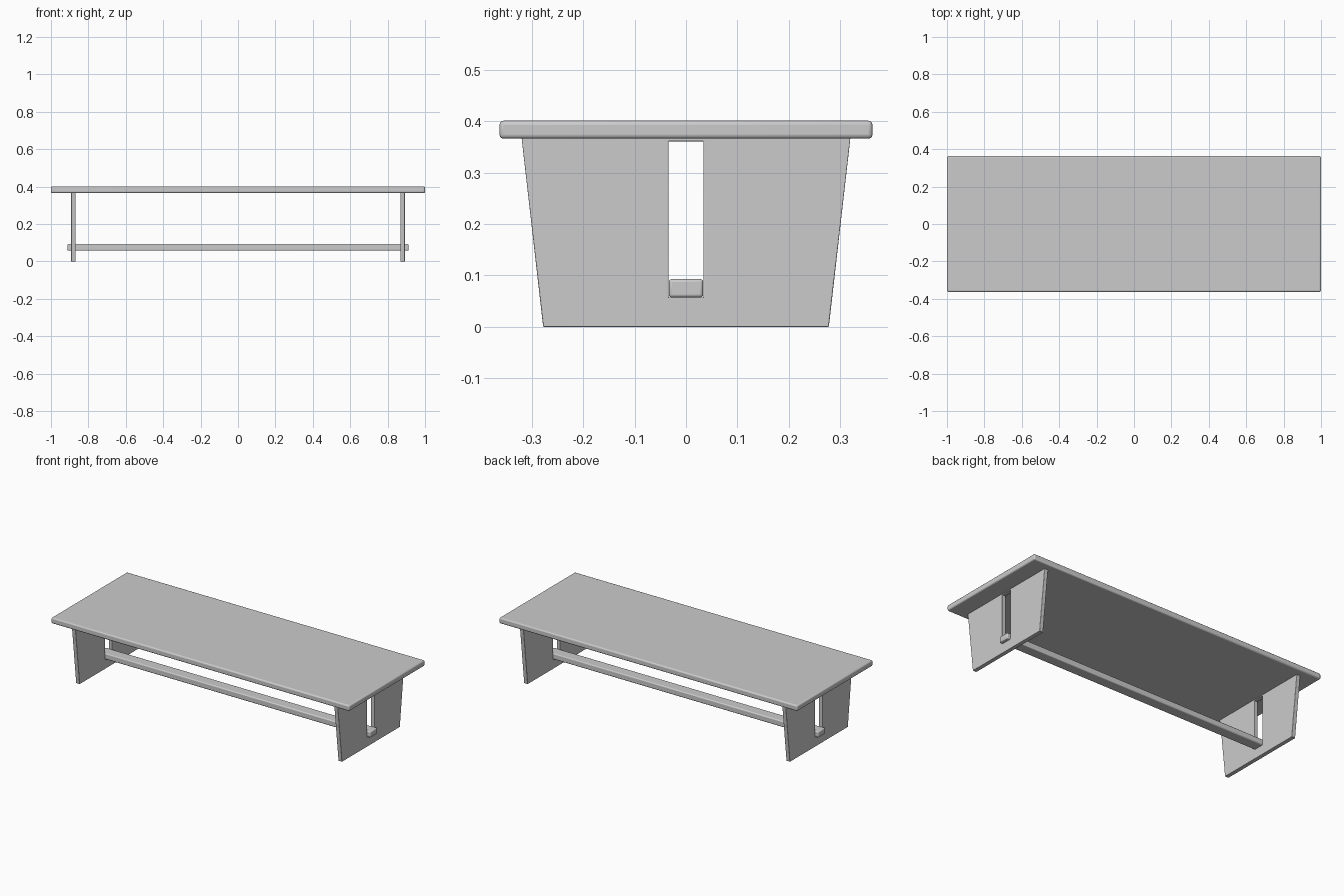
import bpy, bmesh

if "Cube" in bpy.data.objects:
    bpy.data.objects.remove(bpy.data.objects["Cube"])


def finish(name, bm, bevel):
    bmesh.ops.recalc_face_normals(bm, faces=bm.faces)
    mesh = bpy.data.meshes.new(name)
    bm.to_mesh(mesh)
    bm.free()
    ob = bpy.data.objects.new(name, mesh)
    bpy.context.collection.objects.link(ob)
    mod = ob.modifiers.new("soft_edges", 'BEVEL')
    mod.width = bevel
    mod.segments = 3
    mod.limit_method = 'ANGLE'
    bpy.ops.object.select_all(action='DESELECT')
    ob.select_set(True)
    bpy.context.view_layer.objects.active = ob
    bpy.ops.object.shade_smooth_by_angle()
    return ob


def box(name, size, z, bevel):
    bm = bmesh.new()
    bmesh.ops.create_cube(bm, size=1)
    bmesh.ops.scale(bm, vec=size, verts=bm.verts)
    bmesh.ops.translate(bm, vec=(0, 0, z), verts=bm.verts)
    return finish(name, bm, bevel)


def leg(name, x, thick=0.024):
    # tapered panel with a rectangular slot: quads between outer and inner loops
    outer = [(-0.278, 0), (0.278, 0), (0.32, 0.368), (-0.32, 0.368)]
    inner = [(-0.034, 0.057), (0.034, 0.057), (0.034, 0.361), (-0.034, 0.361)]
    bm = bmesh.new()
    o = [bm.verts.new((x - thick / 2, y, z)) for y, z in outer]
    i = [bm.verts.new((x - thick / 2, y, z)) for y, z in inner]
    faces = [bm.faces.new((o[k], o[(k + 1) % 4], i[(k + 1) % 4], i[k])) for k in range(4)]
    new = bmesh.ops.extrude_face_region(bm, geom=faces, use_keep_orig=True)["geom"]
    verts = [v for v in new if isinstance(v, bmesh.types.BMVert)]
    bmesh.ops.translate(bm, vec=(thick, 0, 0), verts=verts)
    return finish(name, bm, 0.002)


# table top
box("table_top", (2.0, 0.726, 0.035), 0.3835, 0.008)

# slotted end panels
leg("left_leg", -0.88)
leg("right_leg", 0.88)

# stretcher passing through both slots
box("stretcher", (1.824, 0.067, 0.036), 0.075, 0.006)
